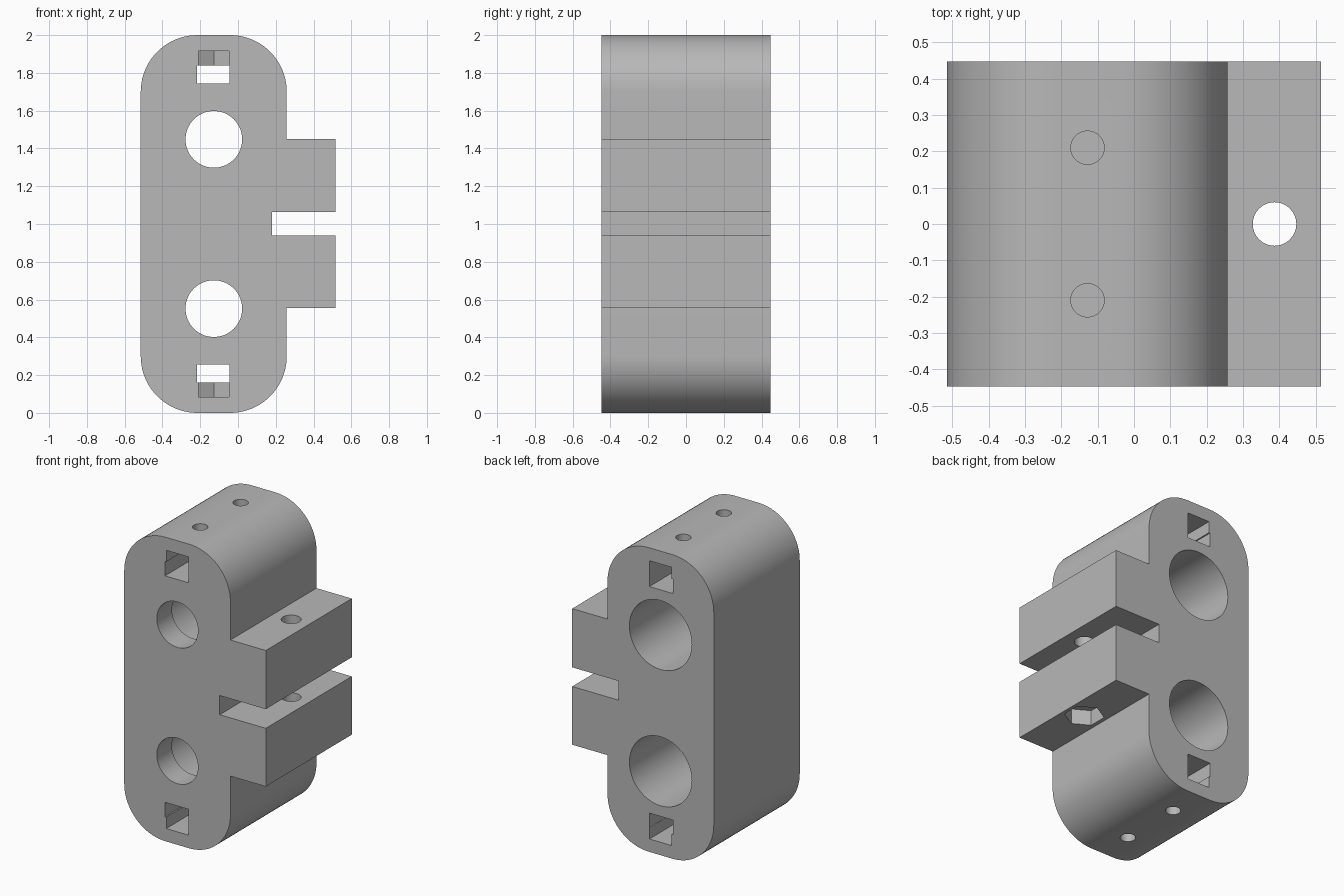
import bpy, bmesh
from math import pi, cos, sin, radians

old = bpy.data.objects.get("Cube")
if old:
    bpy.data.objects.remove(old, do_unlink=True)

DEPTH = 0.447          # half depth along y
CX = -0.128            # centre line of the rounded body
TAB_X = 0.387          # clamp screw position


def prism(name, points, axis, low, high):
    """Extrude a 2D outline along y (points are x, z) or z (points are x, y)."""
    bm = bmesh.new()
    place = (lambda a, b: (a, low, b)) if axis == "y" else (lambda a, b: (a, b, low))
    face = bm.faces.new([bm.verts.new(place(a, b)) for a, b in points])
    step = (0, high - low, 0) if axis == "y" else (0, 0, high - low)
    new = bmesh.ops.extrude_face_region(bm, geom=[face])["geom"]
    bmesh.ops.translate(bm, vec=step, verts=[v for v in new if isinstance(v, bmesh.types.BMVert)])
    bmesh.ops.recalc_face_normals(bm, faces=bm.faces)
    mesh = bpy.data.meshes.new(name)
    bm.to_mesh(mesh)
    bm.free()
    obj = bpy.data.objects.new(name, mesh)
    bpy.context.collection.objects.link(obj)
    return obj


def circle(x, y, r, n=64, start=0.0):
    return [(x + r * cos(start + 2 * pi * i / n), y + r * sin(start + 2 * pi * i / n))
            for i in range(n)]


def rect(x0, x1, y0, y1):
    return [(x0, y0), (x1, y0), (x1, y1), (x0, y1)]


def rounded(x0, x1, z0, z1, r, n=20):
    corners = [(x1 - r, z1 - r), (x0 + r, z1 - r), (x0 + r, z0 + r), (x1 - r, z0 + r)]
    return [(cx + r * cos(pi / 2 * (k + i / n)), cz + r * sin(pi / 2 * (k + i / n)))
            for k, (cx, cz) in enumerate(corners) for i in range(n + 1)]


def combine(target, tool, operation):
    mod = target.modifiers.new(tool.name, "BOOLEAN")
    mod.operation, mod.object, mod.solver = operation, tool, "EXACT"
    bpy.ops.object.select_all(action="DESELECT")
    target.select_set(True)
    bpy.context.view_layer.objects.active = target
    bpy.ops.object.modifier_apply(modifier=mod.name)
    bpy.data.objects.remove(tool, do_unlink=True)


# Rounded body with the clamp block at its side
block = prism("bearing_block", rounded(-0.515, 0.258, 0, 2, 0.3), "y", -DEPTH, DEPTH)
combine(block, prism("clamp", rect(0.1, 0.515, 0.555, 1.45), "y", -DEPTH, DEPTH), "UNION")

cutters = [
    # Clamp slot, screw hole and hexagonal nut recess
    prism("clamp_slot", rect(0.18, 0.6, 0.938, 1.064), "y", -0.6, 0.6),
    prism("clamp_screw_hole", circle(TAB_X, 0, 0.06, 32), "z", 0.4, 1.6),
    prism("clamp_nut_recess", circle(TAB_X, 0, 0.12, 6, pi / 2), "z", 0.45, 0.655),
]
for side in (1, -1):
    def up(z):
        return 1 + side * z

    # Shaft hole at the front, wider bearing pocket from the back
    cutters.append(prism("shaft_hole", circle(CX, up(0.448), 0.15), "y", -0.6, 0))
    cutters.append(prism("bearing_pocket", circle(CX, up(0.448), 0.227), "y", -0.29, 0.6))
    # Belt channel through the end
    low, high = sorted((up(0.745), up(0.84)))
    cutters.append(prism("belt_channel", rect(-0.218, -0.046, low, high), "y", -0.6, 0.6))
    for end in (1, -1):
        # Nut slot with a pointed inner end, and the set screw hole above it
        y = 0.21 * end
        half = 0.081
        slot = [(CX - half, 0.6 * end), (CX - half, y - 0.047 * end), (CX, y - 0.094 * end),
                (CX + half, y - 0.047 * end), (CX + half, 0.6 * end)]
        low, high = sorted((up(0.8), up(0.915)))
        cutters.append(prism("nut_slot", slot, "z", low, high))
        low, high = sorted((up(0.88), up(1.1)))
        cutters.append(prism("set_screw_hole", circle(CX, y, 0.046, 32), "z", low, high))

for cutter in cutters:
    combine(block, cutter, "DIFFERENCE")

# Plain grey plastic
grey = bpy.data.materials.new("grey_plastic")
grey.use_nodes = True
grey.diffuse_color = (0.48, 0.48, 0.48, 1)
grey.node_tree.nodes["Principled BSDF"].inputs["Base Color"].default_value = grey.diffuse_color
block.data.materials.clear()
block.data.materials.append(grey)
for poly in block.data.polygons:
    poly.material_index = 0

block.select_set(True)
bpy.context.view_layer.objects.active = block
bpy.ops.object.shade_smooth_by_angle(angle=radians(30))
